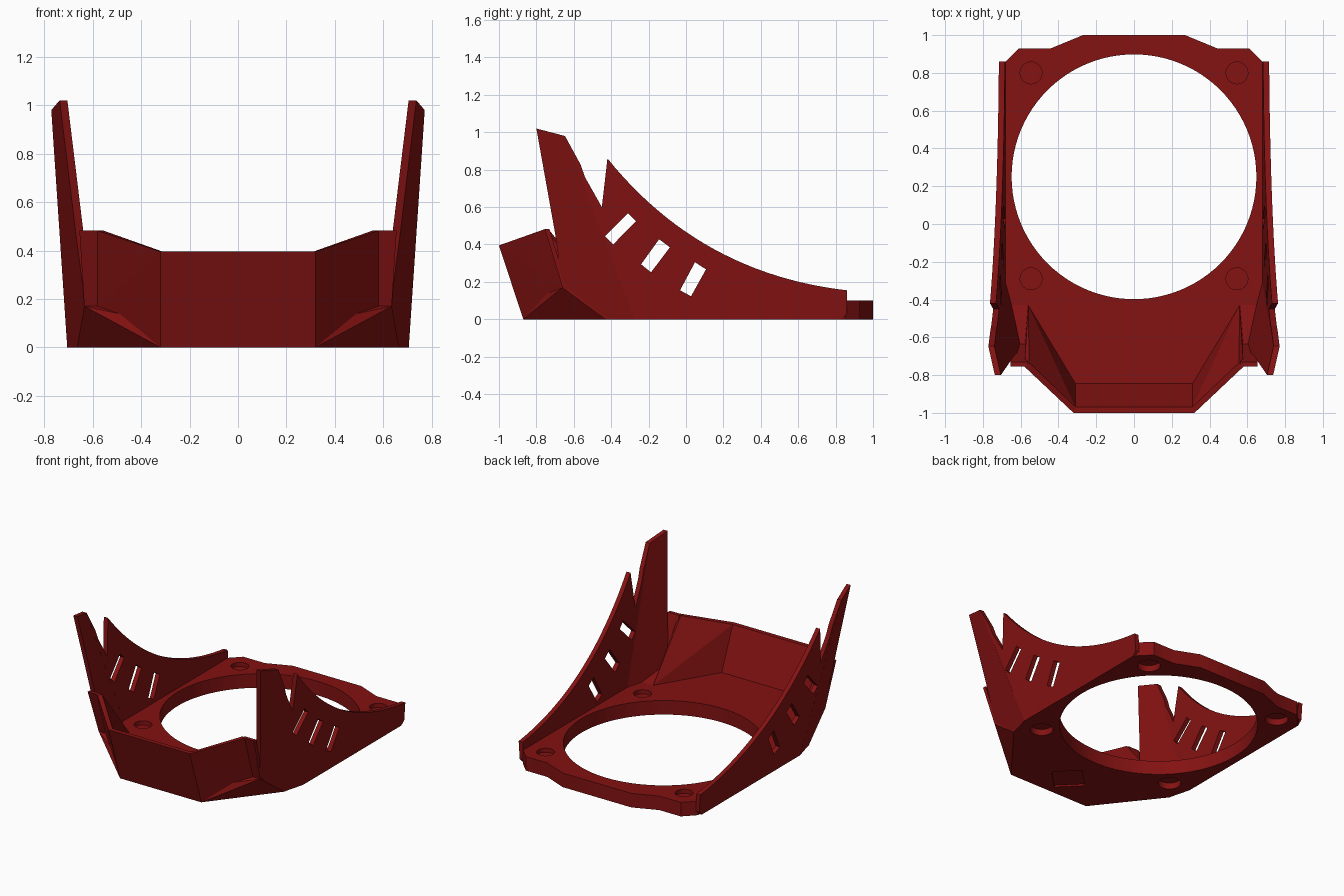
import bpy, bmesh, math
from mathutils import Vector

if "Cube" in bpy.data.objects:
    bpy.data.objects.remove(bpy.data.objects["Cube"])

red = bpy.data.materials.new("dark_red")
red.diffuse_color = (0.23, 0.006, 0.006, 1)
red.use_nodes = True
red.node_tree.nodes["Principled BSDF"].inputs["Base Color"].default_value = red.diffuse_color


def make(name, bm):
    bmesh.ops.recalc_face_normals(bm, faces=bm.faces[:])
    me = bpy.data.meshes.new(name)
    bm.to_mesh(me)
    bm.free()
    me.materials.append(red)
    ob = bpy.data.objects.new(name, me)
    bpy.context.collection.objects.link(ob)
    return ob


def prism(name, pts_a, pts_b):
    """Solid between two matching outlines."""
    bm = bmesh.new()
    a = [bm.verts.new(p) for p in pts_a]
    b = [bm.verts.new(p) for p in pts_b]
    bm.faces.new(a)
    bm.faces.new(b[::-1])
    n = len(a)
    for i in range(n):
        bm.faces.new((a[i], b[i], b[(i + 1) % n], a[(i + 1) % n]))
    return make(name, bm)


def hull(name, pts):
    bm = bmesh.new()
    for p in pts:
        bm.verts.new(p)
    res = bmesh.ops.convex_hull(bm, input=bm.verts[:])
    loose = [v for v in bm.verts if not v.link_faces]
    bmesh.ops.delete(bm, geom=loose, context='VERTS')
    bmesh.ops.dissolve_limit(bm, angle_limit=0.02, verts=bm.verts[:], edges=bm.edges[:])
    return make(name, bm)


def disc(x, y, r, z0, z1, n):
    ring = [(x + r * math.cos(2 * math.pi * i / n), y + r * math.sin(2 * math.pi * i / n)) for i in range(n)]
    return prism("cutter", [(*p, z0) for p in ring], [(*p, z1) for p in ring])


def cut(ob, cutters):
    for c in cutters:
        m = ob.modifiers.new("cut", 'BOOLEAN')
        m.object, m.operation, m.solver = c, 'DIFFERENCE', 'EXACT'
    dg = bpy.context.evaluated_depsgraph_get()
    ob.data = bpy.data.meshes.new_from_object(ob.evaluated_get(dg))
    ob.modifiers.clear()
    for c in cutters:
        bpy.data.objects.remove(c)


def mirrored(pts):
    return [(-x, y, z) for x, y, z in pts]


# base plate with the big opening, screw recesses and a shallow pocket underneath
half = [(0.27, 1), (0.44, 0.93), (0.61, 0.93), (0.69, 0.85), (0.70, -0.27), (0.665, -0.43), (0.32, -0.87)]
outline = half + [(-x, y) for x, y in reversed(half)]
plate = prism("base_plate", [(*p, 0) for p in outline], [(*p, 0.1) for p in outline])
cutters = [disc(0, 0.25, 0.648, -0.1, 0.2, 96), disc(0, -0.67, 0.14, -0.1, 0.012, 4)]
for x in (-0.545, 0.545):
    for y in (0.8, -0.29):
        cutters += [disc(x, y, 0.058, 0.07, 0.2, 32), disc(x, y, 0.075, -0.1, 0.045, 32)]
cut(plate, cutters)
bpy.context.view_layer.objects.active = plate
plate.select_set(True)
bpy.ops.object.shade_smooth_by_angle(angle=math.radians(30))
plate.select_set(False)

# side wall profile (y, z): swept top edge, notch, and the rear part of the fin
p0, p1, p2 = Vector((0.86, 0.155)), Vector((0.075, 0.245)), Vector((-0.42, 0.86))
sweep = [tuple((1 - t) ** 2 * p0 + 2 * t * (1 - t) * p1 + t * t * p2) for t in [i / 24 for i in range(25)]]
wall = [(0.83, 0), (0.86, 0.03)] + sweep + [(-0.45, 0.6), (-0.54, 0.76), (-0.565, 0.83), (-0.647, 0.98), (-0.274, 0)]
fin = [(-0.274, 0), (-0.647, 0.98), (-0.8, 1.02), (-0.70, 0.46), (-0.66, 0.17), (-0.43, 0)]
slots = [[(-0.31, 0.567), (-0.267, 0.524), (-0.39, 0.40), (-0.433, 0.443)],
         [(-0.144, 0.428), (-0.086, 0.385), (-0.187, 0.251), (-0.24, 0.294)],
         [(0.048, 0.305), (0.107, 0.267), (0.027, 0.123), (-0.032, 0.155)]]


def wall_x(y, z):
    return 0.705 + 0.067 * z


def fin_x(y, z):
    return 0.735 + 0.27 * (y + 0.8) + 0.17 * (z - 1.01)


for side, s in (("right", 1), ("left", -1)):
    for part, prof, fx in (("wall", wall, wall_x), ("fin", fin, fin_x)):
        ob = prism(f"{side}_{part}", [(s * fx(y, z), y, z) for y, z in prof],
                   [(s * (fx(y, z) - 0.032), y, z) for y, z in prof])
        if part == "wall":
            cut(ob, [prism("cutter", [(-1, *p) for p in q], [(1, *p) for p in q]) for q in slots])

# flared front panel
front = [(0.32, -1, 0.395), (0.32, -0.87, 0), (0.31, -0.968, 0.395), (0.31, -0.845, 0.1), (0.31, -0.83, 0)]
hull("front_panel", front + mirrored(front))

# angled corner panels, lower chamfers and the tabs that meet the fins
corner = front[:4] + [(0.58, -0.755, 0.482), (0.58, -0.66, 0.17), (0.555, -0.735, 0.482), (0.56, -0.43, 0.1)]
chamfer = [(0.32, -0.87, 0), (0.665, -0.43, 0), (0.58, -0.66, 0.17), (0.635, -0.66, 0.17),
           (0.56, -0.43, 0.1), (0.65, -0.43, 0.1), (0.31, -0.845, 0.1)]
tab = [(x, y + d, z) for d in (0, 0.025) for x, y, z in
       ((0.565, -0.755, 0.482), (0.655, -0.755, 0.482), (0.565, -0.66, 0.17), (0.635, -0.66, 0.17))]
for name, pts in (("corner_panel", corner), ("lower_chamfer", chamfer), ("fin_tab", tab)):
    hull("right_" + name, pts)
    hull("left_" + name, mirrored(pts))
